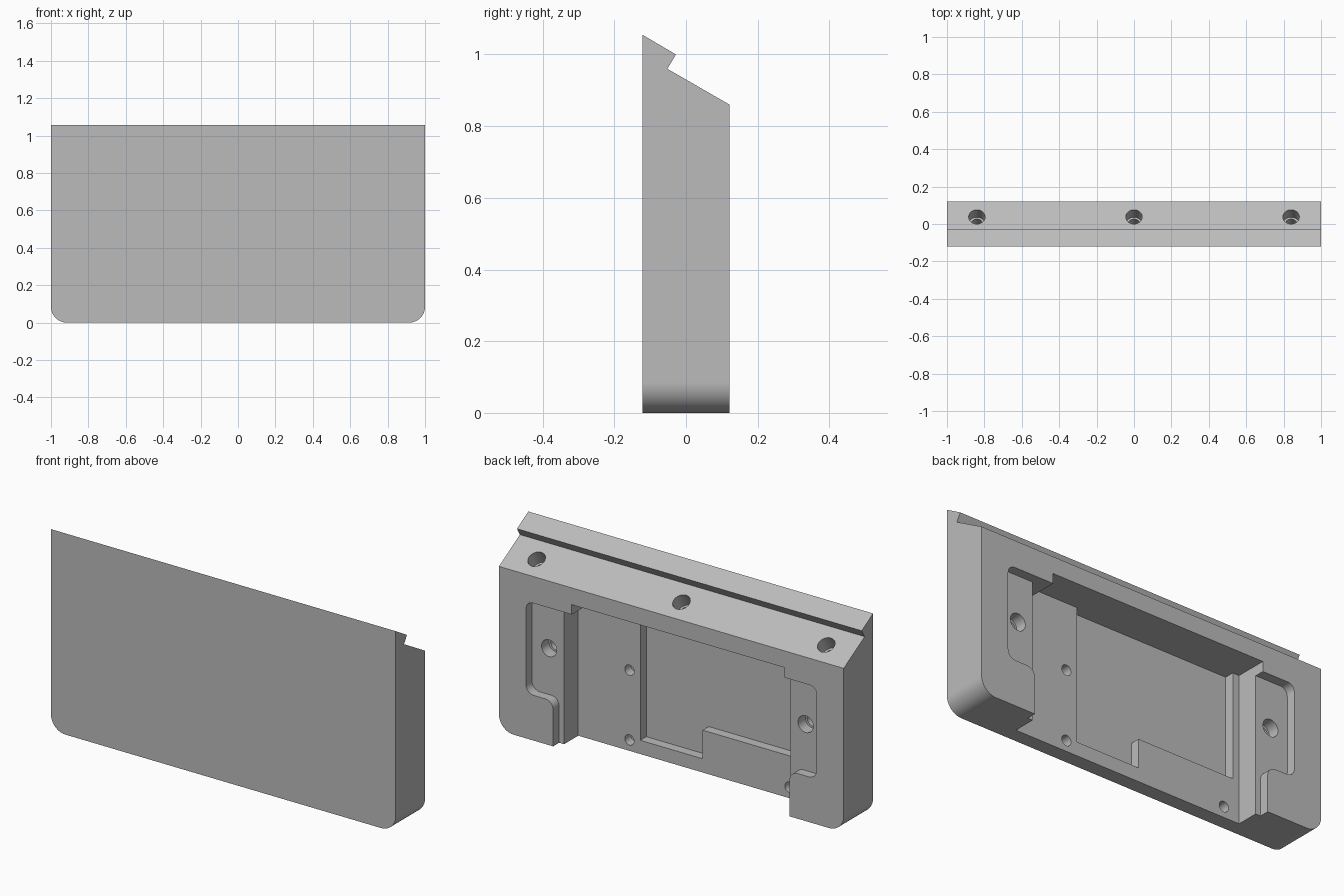
import bpy, bmesh, math
from mathutils import Matrix, Vector

default = bpy.data.objects.get("Cube")
if default:
    bpy.data.objects.remove(default, do_unlink=True)

HALF = 0.1215          # half thickness of the housing
EAR, POCKET, RECESS = HALF - 0.05, HALF - 0.167, HALF - 0.217   # floor levels

grey = bpy.data.materials.new("plain_grey")
grey.use_nodes = True
grey.diffuse_color = (0.5, 0.5, 0.5, 1)
grey.node_tree.nodes["Principled BSDF"].inputs["Base Color"].default_value = (0.5, 0.5, 0.5, 1)


def make_object(name, bm):
    bmesh.ops.recalc_face_normals(bm, faces=bm.faces)
    mesh = bpy.data.meshes.new(name)
    bm.to_mesh(mesh)
    bm.free()
    mesh.materials.append(grey)
    obj = bpy.data.objects.new(name, mesh)
    bpy.context.collection.objects.link(obj)
    return obj


def prism(points, offset):
    bm = bmesh.new()
    face = bm.faces.new([bm.verts.new(p) for p in points])
    moved = bmesh.ops.extrude_face_region(bm, geom=[face])["geom"]
    bmesh.ops.translate(bm, vec=offset,
                        verts=[v for v in moved if isinstance(v, bmesh.types.BMVert)])
    return bm


def rounded(corners, steps=8):
    """Outline from (x, z, radius) corners; every corner is a right angle."""
    out = []
    for i, (x, z, r) in enumerate(corners):
        c = Vector((x, z))
        if not r:
            out.append(c)
            continue
        a = (Vector(corners[i - 1][:2]) - c).normalized() * r
        b = (Vector(corners[(i + 1) % len(corners)][:2]) - c).normalized() * r
        for k in range(steps + 1):
            t = k / steps * math.pi / 2
            out.append(c + a * (1 - math.sin(t)) + b * (1 - math.cos(t)))
    return out


def cut(body, bm):
    cutter = make_object("cutter", bm)
    cutter.hide_render = True
    mod = body.modifiers.new("cut", 'BOOLEAN')
    mod.operation, mod.solver, mod.object = 'DIFFERENCE', 'EXACT', cutter
    bpy.context.view_layer.objects.active = body
    bpy.ops.object.modifier_apply(modifier=mod.name)
    bpy.data.objects.remove(cutter, do_unlink=True)


def cut_pocket(body, corners, floor):
    points = [(p.x, floor, p.y) for p in rounded(corners)]
    cut(body, prism(points, (0, 0.3 - floor, 0)))


def cut_hole(body, mouth, normal, radius, depth):
    """Blind round hole; it starts a little outside the surface."""
    bm = bmesh.new()
    n = Vector(normal).normalized()
    lead = 0.03
    centre = Vector(mouth) + n * (lead - depth) / 2
    turn = n.to_track_quat('Z', 'Y').to_matrix().to_4x4()
    bmesh.ops.create_cone(bm, cap_ends=True, segments=32, radius1=radius, radius2=radius,
                          depth=depth + lead, matrix=Matrix.Translation(centre) @ turn)
    cut(body, bm)


# Housing: side profile with a sloped, notched top, lower corners rounded
profile = [(-HALF, 0), (HALF, 0), (HALF, 0.86), (-0.052, 0.96), (-0.028, 1.0), (-HALF, 1.055)]
bm = prism([(-1, y, z) for y, z in profile], (2, 0, 0))
corners = [e for e in bm.edges
           if all(v.co.z == 0 for v in e.verts) and e.verts[0].co.x == e.verts[1].co.x]
bmesh.ops.bevel(bm, geom=corners, offset=0.085, segments=16, profile=0.5, affect='EDGES')
housing = make_object("housing", bm)

# Open main pocket, stepped at its upper left corner
cut_pocket(housing, [(0.657, -0.1, 0), (0.657, 0.72, 0), (0.578, 0.72, 0),
                     (0.578, 0.772, 0), (-0.657, 0.772, 0), (-0.657, -0.1, 0)], POCKET)

# Deeper L-shaped recess in the pocket floor
cut_pocket(housing, [(0.297, 0.072, 0), (0.297, 0.772, 0), (-0.62, 0.772, 0),
                     (-0.62, 0.222, 0), (-0.065, 0.222, 0), (-0.065, 0.072, 0)], RECESS)

# Shallow ears on both sides, each with a stepped screw hole
for s in (1, -1):
    cut_pocket(housing, [(s * 0.64, -0.1, 0), (s * 0.64, 0.72, 0), (s * 0.843, 0.72, 0.04),
                         (s * 0.843, 0.237, 0.045), (s * 0.686, 0.237, 0.045),
                         (s * 0.686, -0.1, 0)], EAR)
    for radius, depth in ((0.044, 0.06), (0.033, 0.13)):
        cut_hole(housing, (s * 0.744, EAR, 0.48), (0, 1, 0), radius, depth)

# Stepped holes square to the sloped top
for x in (-0.84, 0, 0.84):
    for radius, depth in ((0.044, 0.08), (0.033, 0.13)):
        cut_hole(housing, (x, 0.038, 0.908), (0, 0.5, 0.866), radius, depth)

# Small pin holes in the pocket floor
for x, z in ((0.36, 0.423), (0.36, 0.057), (-0.568, 0.057)):
    cut_hole(housing, (x, POCKET, z), (0, 1, 0), 0.027, 0.05)

# Smooth the rounded corners and bores, keep the rest crisp
bpy.ops.object.select_all(action='DESELECT')
housing.select_set(True)
bpy.context.view_layer.objects.active = housing
bpy.ops.object.shade_smooth_by_angle(angle=math.radians(30))
weighted = housing.modifiers.new("weighted_normals", 'WEIGHTED_NORMAL')
weighted.keep_sharp = True
